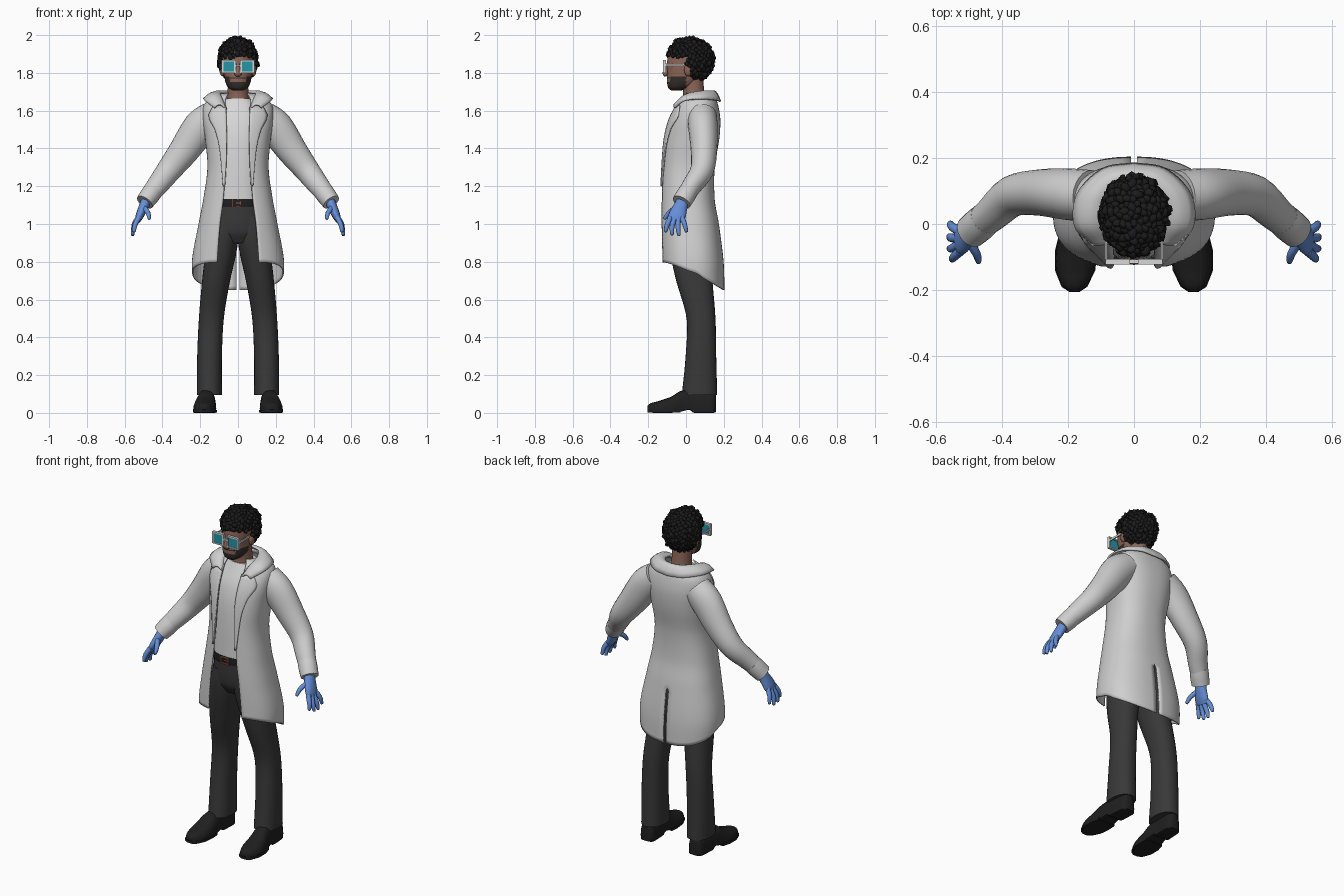
import bpy, bmesh, math, random
from mathutils import Vector, Matrix, Euler

if "Cube" in bpy.data.objects:
    bpy.data.objects.remove(bpy.data.objects["Cube"])

random.seed(4)
COLS = {"coat_white": (.62, .62, .62), "shirt_white": (.68, .68, .68), "trouser_grey": (.04, .04, .041),
        "shoe_black": (.014, .014, .014), "hair_black": (.011, .011, .011), "skin_brown": (.27, .135, .1),
        "beard_dark": (.035, .028, .026), "glove_blue": (.13, .27, .68), "lens_teal": (.02, .3, .38),
        "buckle_copper": (.35, .12, .08)}
M = {}
for k, c in COLS.items():
    M[k] = bpy.data.materials.new(k)
    M[k].diffuse_color = (*c, 1)


def finish(name, bm, *mats, angle=50, rule=None):
    bmesh.ops.recalc_face_normals(bm, faces=bm.faces)
    if rule:
        for f in bm.faces:
            f.material_index = rule(f.calc_center_median())
    me = bpy.data.meshes.new(name)
    bm.to_mesh(me)
    bm.free()
    for m in mats:
        me.materials.append(M[m])
    me.shade_smooth()
    me.set_sharp_from_angle(angle=math.radians(angle))
    ob = bpy.data.objects.new(name, me)
    bpy.context.collection.objects.link(ob)
    return ob


def curve(table, t):
    """Smooth interpolation of rows (key, values...)."""
    n = len(table)
    t = min(max(t, table[0][0]), table[-1][0])
    i = next(j for j in range(n - 1) if t <= table[j + 1][0])
    a, b = table[i], table[i + 1]
    p, q = table[max(i - 1, 0)], table[min(i + 2, n - 1)]
    h = b[0] - a[0]
    s = (t - a[0]) / h
    out = []
    for k in range(1, len(a)):
        ma = (b[k] - p[k]) / (b[0] - p[0]) * h
        mb = (q[k] - a[k]) / (q[0] - a[0]) * h
        out.append((2*s**3 - 3*s*s + 1)*a[k] + (s**3 - 2*s*s + s)*ma
                   + (3*s*s - 2*s**3)*b[k] + (s**3 - s*s)*mb)
    return out


def grid(bm, rows, closed=True, caps=True, s=1):
    vs = [[bm.verts.new((p[0] * s, p[1], p[2])) for p in r] for r in rows]
    n = len(rows[0])
    for a, b in zip(vs, vs[1:]):
        for j in range(n if closed else n - 1):
            k = (j + 1) % n
            bm.faces.new((a[j], a[k], b[k], b[j]))
    if caps:
        bm.faces.new(vs[0])
        bm.faces.new(vs[-1])


def spow(v, e):
    return math.copysign(abs(v) ** e, v)


def stack(table, steps=24, n=28, e=.9):
    """Horizontal rings from rows (z, x0, x1, y0, y1)."""
    rows = []
    for i in range(steps + 1):
        z = table[0][0] + (table[-1][0] - table[0][0]) * i / steps
        x0, x1, y0, y1 = curve(table, z)
        rows.append([((x0 + x1)/2 + (x1 - x0)/2 * spow(math.sin(2*math.pi*j/n), e),
                      (y0 + y1)/2 - (y1 - y0)/2 * spow(math.cos(2*math.pi*j/n), e), z) for j in range(n)])
    return rows


def tube(pts, n=16, steps=4):
    """Rings along rows (x, y, z, radius_y, radius_other)."""
    tab = [(i, *p) for i, p in enumerate(pts)]
    N = (len(pts) - 1) * steps
    rows = []
    for i in range(N + 1):
        t = i / steps
        x, y, z, a, b = curve(tab, t)
        d = Vector(curve(tab, t + .05)[:3]) - Vector(curve(tab, t - .05)[:3])
        d.normalize()
        v = (Vector((0, 1, 0)) - d * d.y).normalized()
        u = d.cross(v)
        rows.append([Vector((x, y, z)) + v*a*math.cos(2*math.pi*j/n) + u*b*math.sin(2*math.pi*j/n) for j in range(n)])
    return rows


def box(bm, c, size):
    bmesh.ops.create_cube(bm, size=1, matrix=Matrix.Translation(c) @ Matrix.Diagonal((*size, 1)))


def solid(ob, t):
    m = ob.modifiers.new("thickness", "SOLIDIFY")
    m.thickness, m.offset = t, 0


# Coat: half width, front y, back y, opening half width
COAT = [(.64, .232, -.125, .2, .115), (.8, .24, -.13, .195, .11), (1, .205, -.135, .17, .095),
        (1.13, .18, -.132, .148, .078), (1.3, .158, -.124, .148, .066), (1.45, .17, -.11, .172, .062),
        (1.55, .183, -.085, .178, .064), (1.62, .18, -.05, .168, .066), (1.66, .15, -.025, .155, .066),
        (1.69, .09, .0, .13, .05)]
E = .82


def theta(x, w):
    return math.asin(min(1, x / w) ** (1 / E))


def coat_pt(th, z):
    w, f, b, g = curve(COAT, z)
    return (w * spow(math.sin(th), E), (f + b)/2 - (b - f)/2 * spow(math.cos(th), E), z)


bm = bmesh.new()
for s in (1, -1):
    rows = []
    for i in range(49):
        row = []
        for j in range(33):
            u = j / 32
            hem = .74 - .45 * coat_pt(math.pi * u, .73)[1]
            z = hem + (1.69 - hem) * i / 48
            w, f, b, g = curve(COAT, z)
            t0 = theta(g, w)
            t1 = math.pi - (theta(.009, w) if z < .97 else 0)   # back vent
            row.append(coat_pt(t0 + (t1 - t0) * u, z))
        rows.append(row)
    grid(bm, rows, False, False, s)
bmesh.ops.remove_doubles(bm, verts=bm.verts, dist=.0005)
solid(finish("coat", bm, "coat_white"), .008)

# Lapels follow the coat front
LAPEL = [(1.2, .082), (1.4, .1), (1.5, .125), (1.57, .158), (1.625, .132)]
bm = bmesh.new()
for s in (1, -1):
    rows = []
    for i in range(19):
        z = 1.2 + .425 * i / 18
        w, f, b, g = curve(COAT, z)
        o = curve(LAPEL, z)[0]
        pts = [coat_pt(theta(g - .003 + (o - g) * j / 6, w), z) for j in range(7)]
        rows.append([(p[0], p[1] - .009, z) for p in pts])
    grid(bm, rows, False, False, s)
solid(finish("lapels", bm, "coat_white"), .008)

# Collar: inner edge xyz, outer edge xyz, from front to back
COLLAR = [(0, .062, -.06, 1.605, .125, -.062, 1.615), (1, .082, -.005, 1.665, .178, -.005, 1.655),
          (2, .085, .065, 1.69, .17, .09, 1.662), (3, .05, .12, 1.698, .095, .165, 1.655),
          (4, 0, .135, 1.70, 0, .182, 1.648)]
bm = bmesh.new()
for s in (1, -1):
    rows = []
    for i in range(25):
        c = curve(COLLAR, i / 6)
        a, b = Vector(c[:3]), Vector(c[3:])
        rows.append([a.lerp(b, k / 5) + Vector((0, 0, .022 * math.sin(math.pi * k / 5))) for k in range(6)])
    grid(bm, rows, False, False, s)
bmesh.ops.remove_doubles(bm, verts=bm.verts, dist=.0005)
solid(finish("collar", bm, "coat_white"), .01)

# Arms and legs, one of each per side
SLEEVE = [(.13, .085, 1.57, .078, .085), (.2, .09, 1.51, .078, .092), (.285, .095, 1.39, .07, .08),
          (.365, .085, 1.285, .062, .066), (.43, .03, 1.2, .052, .056), (.488, -.018, 1.125, .044, .045)]
CUFF = [(.448, .016, 1.178, .05, .052), (.468, -.002, 1.15, .052, .052), (.494, -.024, 1.115, .051, .048)]
PALM = [(.478, -.01, 1.14, .03, .028), (.5, -.03, 1.09, .038, .026), (.522, -.048, 1.04, .046, .021),
        (.532, -.052, 1.015, .036, .014)]
FINGERS = [((.5, -.05, 1.09), (.477, -.088, 1.06), (.47, -.113, 1.03)),
           ((.525, -.082, 1.035), (.545, -.1, .995), (.55, -.108, .962)),
           ((.53, -.062, 1.025), (.55, -.074, .985), (.558, -.074, .946)),
           ((.53, -.042, 1.025), (.553, -.042, .98), (.558, -.037, .942)),
           ((.527, -.022, 1.035), (.55, -.008, 1), (.556, .002, .962))]
LEG = [(.095, .085, .218, -.022, .165), (.3, .085, .216, -.002, .16), (.5, .075, .207, .003, .156),
       (.7, .042, .19, -.052, .14), (.85, .008, .172, -.085, .13), (.95, -.004, .155, -.1, .122),
       (1.04, -.004, .135, -.1, .11)]
# Shoe rows: y, centre x, half width, bottom z, top z
SHOE = [(-.205, .18, .012, .018, .036), (-.19, .18, .035, .003, .05), (-.14, .178, .057, 0, .064),
        (-.08, .175, .06, 0, .085), (-.03, .17, .052, .006, .115), (.02, .166, .046, .016, .125),
        (.04, .165, .045, 0, .125), (.1, .162, .045, 0, .12), (.145, .16, .04, 0, .11), (.158, .16, .022, .004, .1)]
for s, side in ((1, "left"), (-1, "right")):
    for part, path, mat in (("sleeve", SLEEVE, "coat_white"), ("cuff", CUFF, "coat_white")):
        bm = bmesh.new()
        grid(bm, tube(path, 24), s=s)
        finish(side + "_" + part, bm, mat)
    bm = bmesh.new()
    grid(bm, tube(PALM), s=s)
    for f in FINGERS:
        r = (.0145, .013, .009)
        path = [(*p, q, q) for p, q in zip(f, r)]
        tip = Vector(f[2]) + (Vector(f[2]) - Vector(f[1])).normalized() * .006
        grid(bm, tube(path + [(*tip, .003, .003)], 10, 3), s=s)
    finish(side + "_glove", bm, "glove_blue")
    bm = bmesh.new()
    grid(bm, stack(LEG), s=s)
    finish(side + "_trouser_leg", bm, "trouser_grey")
    bm = bmesh.new()
    rows = []
    for i in range(37):
        y = -.205 + .363 * i / 36
        cx, w, b, t = curve(SHOE, y)
        rows.append([(cx + w * spow(math.cos(2*math.pi*j/20), .7), y,
                      max(0, b) + (t - b) * max(0, .25 + .75 * math.sin(2*math.pi*j/20))) for j in range(20)])
    grid(bm, rows, s=s)
    # welt around the sole
    outline = [(c[1] + d * (c[2] + .004), c[0]) for d, seq in ((1, SHOE[:5]), (-1, SHOE[4::-1])) for c in seq]
    grid(bm, [[(x, y, z) for x, y in outline] for z in (.002, .016)], s=s)
    finish(side + "_shoe", bm, "shoe_black", angle=40)

# Trousers top, belt, shirt and neck
for name, table, mat in (
        ("trouser_hips", [(.9, -.1, .1, -.07, .1), (.96, -.135, .135, -.102, .12), (1.12, -.13, .13, -.108, .11)], "trouser_grey"),
        ("belt", [(1.09, -.134, .134, -.114, .115), (1.11, -.135, .135, -.115, .115), (1.133, -.134, .134, -.114, .115)], "shoe_black"),
        ("shirt", [(1.12, -.132, .132, -.111, .11), (1.3, -.13, .13, -.108, .12), (1.45, -.14, .14, -.098, .14),
                   (1.56, -.14, .14, -.072, .14), (1.62, -.11, .11, -.04, .13), (1.665, -.072, .072, -.018, .115)], "shirt_white"),
        ("neck", [(1.62, -.064, .064, -.02, .11), (1.69, -.055, .055, -.015, .098), (1.78, -.055, .055, -.03, .09)], "skin_brown")):
    bm = bmesh.new()
    grid(bm, stack(table, 16, 36, .86 if name != "neck" else 1))
    finish(name, bm, mat)
bm = bmesh.new()
for dx, dz, sx, sz in ((-.026, 0, .007, .042), (.02, 0, .007, .042), (-.003, .018, .05, .006), (-.003, -.018, .05, .006), (.006, 0, .024, .005)):
    box(bm, (dx - .004, -.118, 1.111 + dz), (sx, .008, sz))
finish("belt_buckle", bm, "buckle_copper", angle=30)

# Head with a beard on the jaw
HEAD = [(1.706, -.025, .025, -.078, -.03), (1.72, -.05, .05, -.094, .02), (1.75, -.066, .066, -.1, .06),
        (1.8, -.075, .075, -.1, .095), (1.86, -.082, .082, -.1, .115), (1.92, -.078, .078, -.085, .11), (1.96, -.045, .045, -.04, .08)]
bm = bmesh.new()
grid(bm, stack(HEAD, 40, 48, .95))


def beard(c):
    jaw = c.z < 1.752 and c.y < .0
    sides = abs(c.x) > .042 and c.z < 1.785 and c.y < .0
    moustache = 1.767 < c.z < 1.779 and abs(c.x) < .045 and c.y < -.05
    return 1 if jaw or sides or moustache else 0


finish("head", bm, "skin_brown", "beard_dark", rule=beard)
bm = bmesh.new()
grid(bm, tube([(0, -.092, 1.85, .01, .01), (0, -.105, 1.815, .014, .014), (0, -.108, 1.795, .015, .02), (0, -.1, 1.785, .008, .012)], 14))
for s in (1, -1):
    bmesh.ops.create_uvsphere(bm, u_segments=12, v_segments=8, radius=1, matrix=Matrix.Translation((s*.083, .012, 1.815)) @ Matrix.Diagonal((.014, .022, .033, 1)))
finish("nose_and_ears", bm, "skin_brown")

# Glasses: square frames, bridge, temples and lens plates
bm, lens = bmesh.new(), bmesh.new()
for s in (1, -1):
    for d in (-1, 1):
        box(bm, (s*.049 + d*.033, -.114, 1.834), (.009, .016, .07))
        box(bm, (s*.049, -.114, 1.834 + d*.031), (.07, .016, .008))
    box(bm, (s*.085, -.06, 1.842), (.006, .1, .012))
    box(lens, (s*.049, -.116, 1.834), (.058, .008, .056))
box(bm, (0, -.114, 1.838), (.03, .012, .01))
finish("glasses_frame", bm, "shirt_white", angle=30)
finish("glasses_lenses", lens, "lens_teal", angle=30)


# Curly hair: skull cap plus small twisted clumps
def hairy(x, y, z):
    return z > 1.885 or (y > .0 and z > 1.76 + max(0, .04 - y) * 1.3)


bm = bmesh.new()
C, R = Vector((0, .022, 1.868)), Vector((.094, .115, .11))
bmesh.ops.create_uvsphere(bm, u_segments=32, v_segments=20, radius=1, matrix=Matrix.Translation(C) @ Matrix.Diagonal((*R, 1)))
bmesh.ops.delete(bm, geom=[v for v in bm.verts if not hairy(*v.co)], context="VERTS")
for i in range(360):
    h = 1 - 2 * (i + .5) / 360
    a = i * 2.39996
    q = math.sqrt(1 - h * h)
    k = random.uniform(.96, 1.05)
    p = C + Vector((R.x*q*math.cos(a), R.y*q*math.sin(a), R.z*h)) * k
    if hairy(*p):
        rot = Euler([random.uniform(0, 6.28) for _ in range(3)]).to_matrix().to_4x4()
        size = random.uniform(.8, 1.15)
        bmesh.ops.create_icosphere(bm, subdivisions=1, radius=size, matrix=Matrix.Translation(p) @ rot @ Matrix.Diagonal((.024, .014, .017, 1)))
finish("curly_hair", bm, "hair_black", angle=60)

for m in bpy.data.materials:
    if m.users and not m.is_grease_pencil:
        m.use_nodes = True
        m.node_tree.nodes["Principled BSDF"].inputs["Base Color"].default_value = m.diffuse_color
